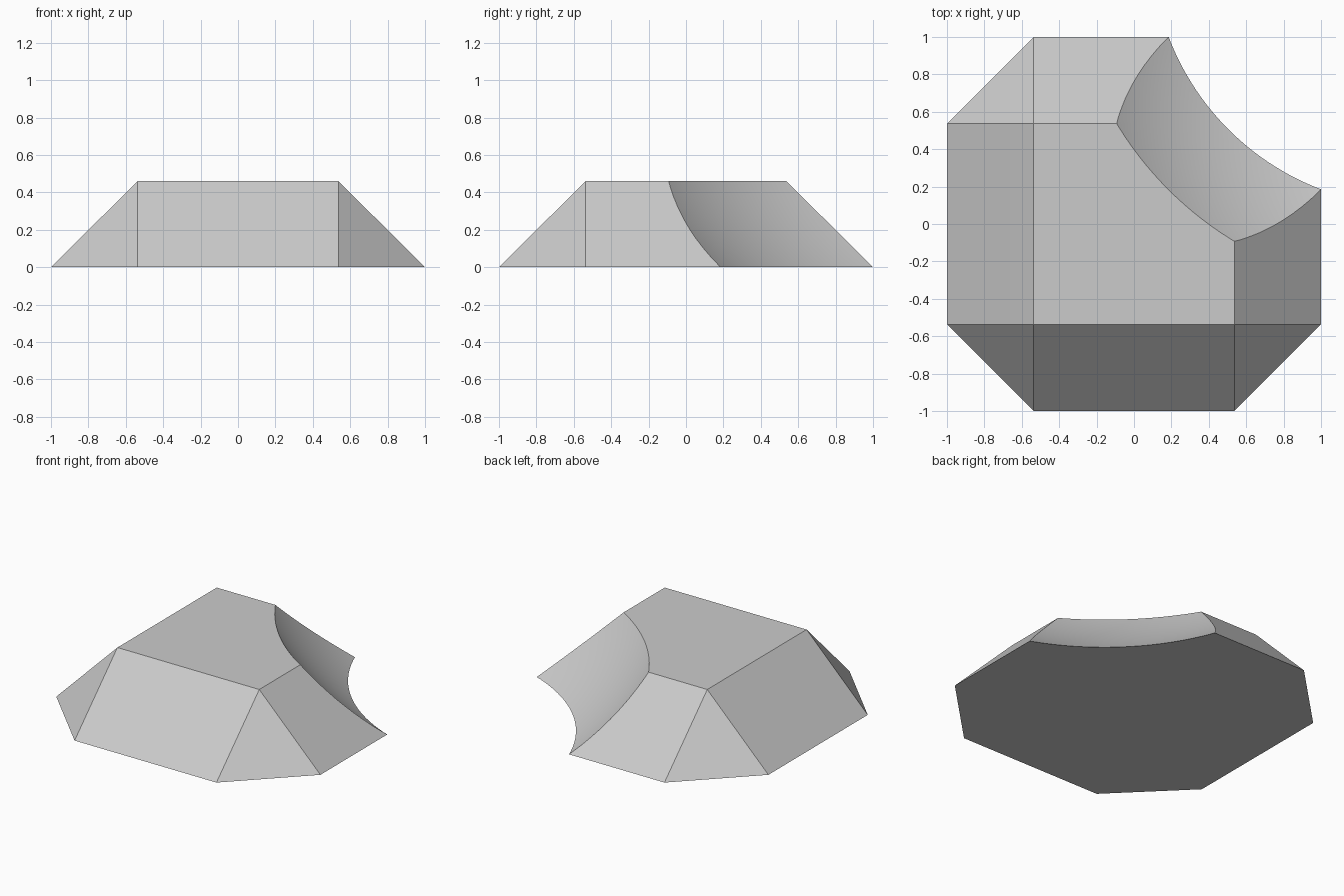
import bpy
import bmesh
from math import radians

default = bpy.data.objects.get("Cube")
if default:
    bpy.data.objects.remove(default, do_unlink=True)

# One plain grey
grey = bpy.data.materials.new("light grey")
grey.use_nodes = True
colour = (0.6, 0.6, 0.6, 1)
grey.diffuse_color = colour
grey.node_tree.nodes["Principled BSDF"].inputs["Base Color"].default_value = colour

INNER, HEIGHT = 0.537, 0.46


def add_object(name, bm):
    mesh = bpy.data.meshes.new(name)
    bm.to_mesh(mesh)
    bm.free()
    mesh.materials.append(grey)
    obj = bpy.data.objects.new(name, mesh)
    bpy.context.collection.objects.link(obj)
    return obj


# Block: octagonal foot tapering to a square top, as the hull of its corners
bm = bmesh.new()
for sx in (-1, 1):
    for sy in (-1, 1):
        bm.verts.new((sx, sy * INNER, 0))
        bm.verts.new((sx * INNER, sy, 0))
        bm.verts.new((sx * INNER, sy * INNER, HEIGHT))
bmesh.ops.convex_hull(bm, input=bm.verts)
bmesh.ops.dissolve_limit(bm, angle_limit=radians(1), verts=bm.verts, edges=bm.edges)
bmesh.ops.recalc_face_normals(bm, faces=bm.faces)
block = add_object("bevelled_block", bm)

# Large ball that scoops out the back right corner
CENTRE, BALL_Z = 1.5, 1.846
# The ball passes through the foot's edge at this point
radius = ((CENTRE - 0.185) ** 2 + (CENTRE - 1) ** 2 + BALL_Z ** 2) ** 0.5
bm = bmesh.new()
bmesh.ops.create_uvsphere(bm, u_segments=192, v_segments=96, radius=radius)
ball = add_object("scoop_cutter", bm)
ball.location = (CENTRE, CENTRE, BALL_Z)
ball.hide_render = True

# Cut, then drop the cutter
cut = block.modifiers.new("Scoop", "BOOLEAN")
cut.operation = "DIFFERENCE"
cut.solver = "EXACT"
cut.object = ball
bpy.context.view_layer.update()
bpy.context.view_layer.objects.active = block
block.select_set(True)
bpy.ops.object.modifier_apply(modifier=cut.name)
bpy.data.objects.remove(ball, do_unlink=True)

# Smooth hollow, crisp edges elsewhere
bpy.ops.object.shade_smooth_by_angle(angle=radians(20))
